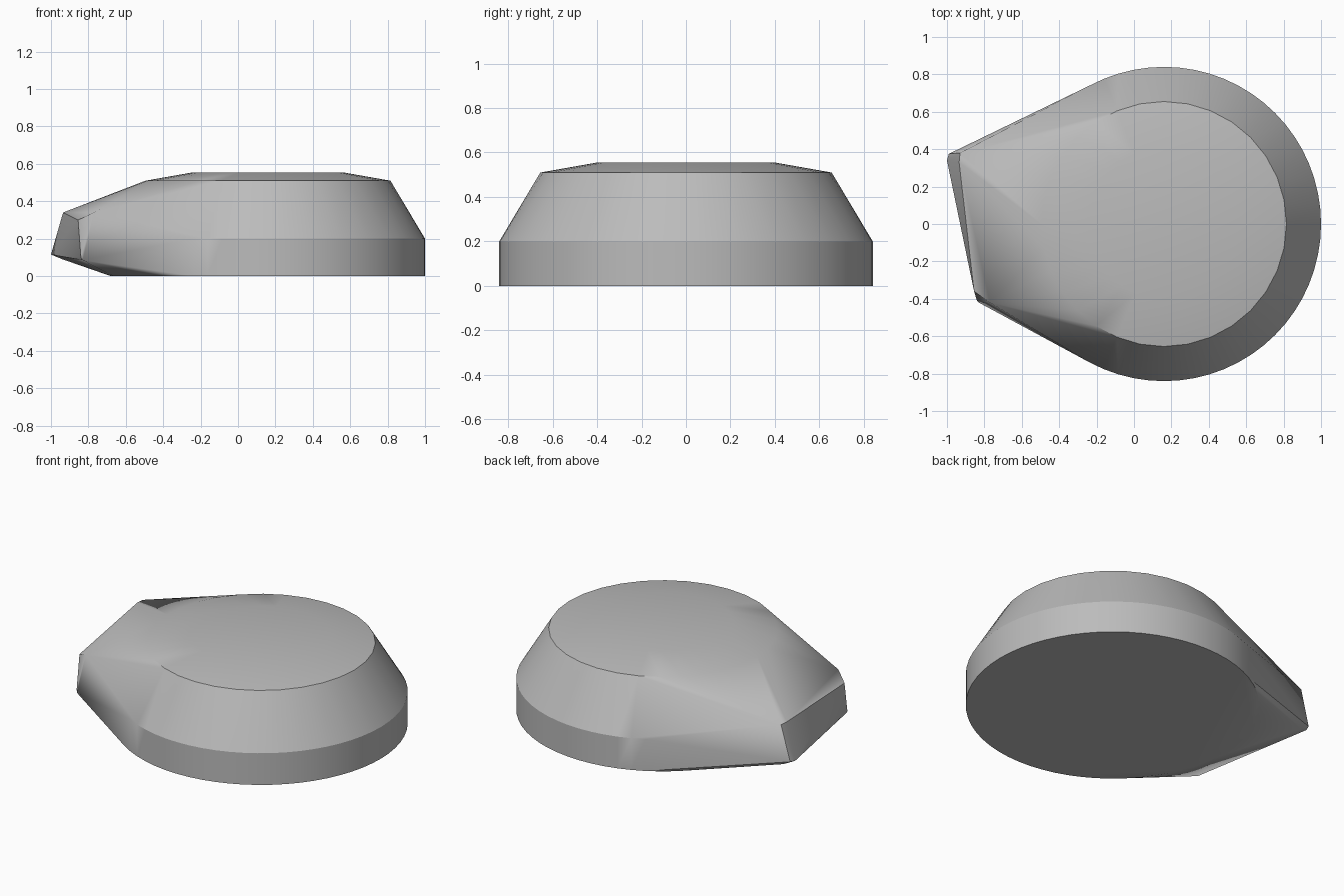
import bpy, bmesh, math

cube = bpy.data.objects.get("Cube")
if cube:
    bpy.data.objects.remove(cube, do_unlink=True)

grey = bpy.data.materials.new("plain_grey")
grey.use_nodes = True
colour = (0.5, 0.5, 0.5, 1)
grey.diffuse_color = colour
grey.node_tree.nodes["Principled BSDF"].inputs["Base Color"].default_value = colour

bm = bmesh.new()


def ring(radius, z, sides, centre=0.16):
    for i in range(sides):
        a = 2 * math.pi * i / sides
        bm.verts.new((centre + radius * math.cos(a), radius * math.sin(a), z))


# Round body: straight base, sloped shoulder, shallow crown
ring(0.84, 0.0, 64)
ring(0.84, 0.2, 64)
ring(0.655, 0.51, 32)
ring(0.4, 0.555, 32)

# Slanted nose block
for corner in [(-1.0, 0.34, 0.115), (-0.99, 0.375, 0.12), (-0.94, 0.37, 0.09),
               (-0.93, 0.38, 0.34), (-0.935, 0.33, 0.34),
               (-0.855, -0.36, 0.30), (-0.77, -0.42, 0.34),
               (-0.83, -0.42, 0.085), (-0.84, -0.41, 0.1)]:
    bm.verts.new(corner)

# Stretch one convex skin over the body and nose
hull = bmesh.ops.convex_hull(bm, input=bm.verts)
loose = {v for v in hull["geom_interior"] + hull["geom_unused"]
         if isinstance(v, bmesh.types.BMVert)}
bmesh.ops.delete(bm, geom=list(loose), context='VERTS')
bmesh.ops.dissolve_limit(bm, angle_limit=math.radians(0.5),
                         verts=bm.verts, edges=bm.edges)
bmesh.ops.recalc_face_normals(bm, faces=bm.faces)

mesh = bpy.data.meshes.new("pebble_body")
bm.to_mesh(mesh)
bm.free()
mesh.materials.append(grey)
body = bpy.data.objects.new("pebble_body", mesh)
bpy.context.collection.objects.link(body)
bpy.context.view_layer.objects.active = body
body.select_set(True)
bpy.ops.object.shade_smooth_by_angle(angle=math.radians(30))
